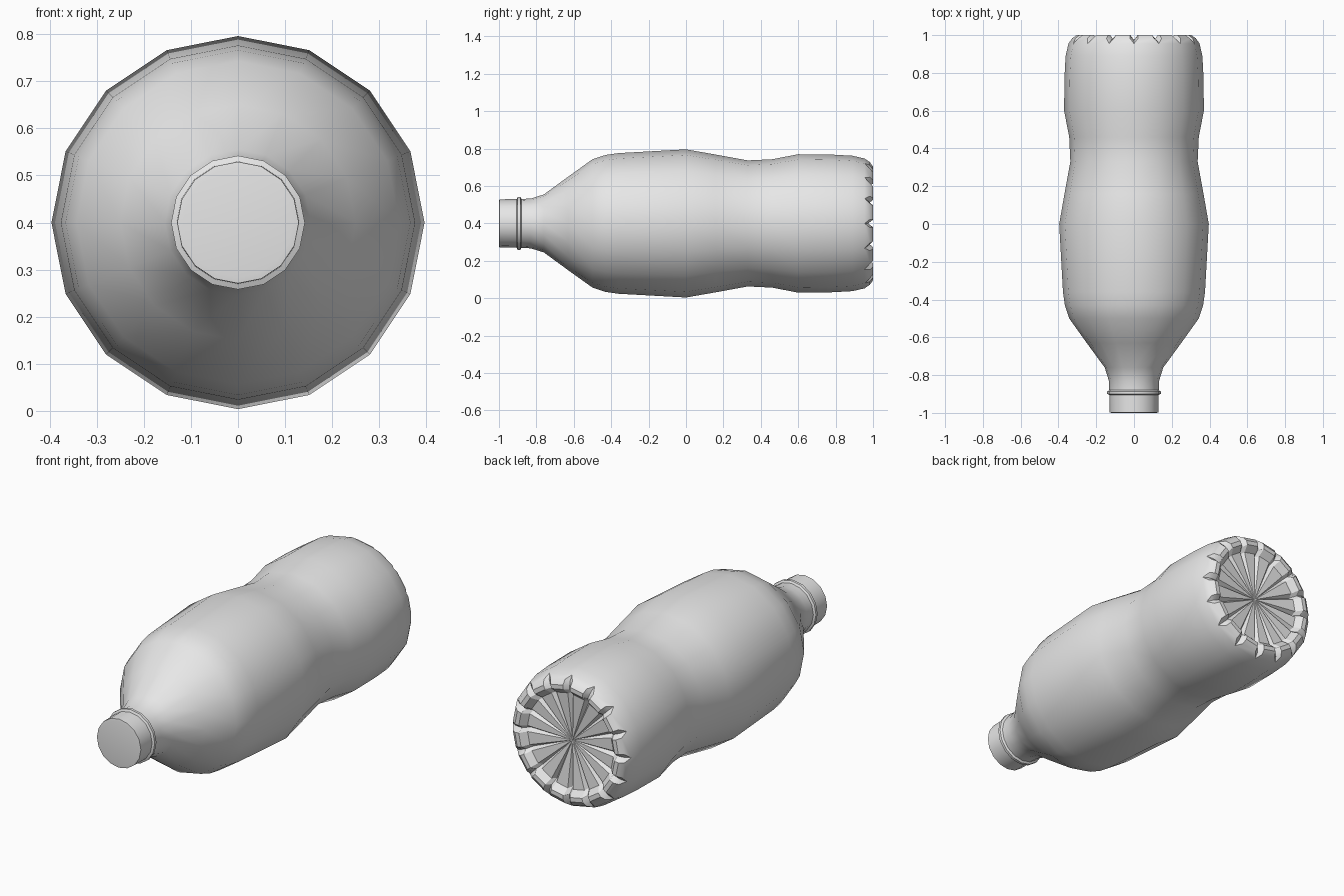
import bpy, bmesh, math

cube = bpy.data.objects.get("Cube")
if cube:
    bpy.data.objects.remove(cube, do_unlink=True)

SIDES = 16
STEP = 2 * math.pi / SIDES
AXIS_Z = 0.4

grey = bpy.data.materials.new("light_grey_plastic")
grey.use_nodes = True
grey.diffuse_color = (0.8, 0.8, 0.8, 1)
grey.node_tree.nodes["Principled BSDF"].inputs["Base Color"].default_value = (0.8, 0.8, 0.8, 1)


def point(bm, r, y, a):
    return bm.verts.new((r * math.sin(a), y, AXIS_Z + r * math.cos(a)))


def ring(bm, r, y):
    return [point(bm, r, y, i * STEP) for i in range(SIDES)]


def bridge(bm, a, b):
    n = len(a)
    for i in range(n):
        j = (i + 1) % n
        bm.faces.new((a[i], a[j], b[j], b[i]))


def grooved_ring(bm, r, y, half, depth, inset):
    """Three points per corner: right shoulder, groove floor, left shoulder."""
    d = half / r
    shoulder = r * math.cos(STEP / 2) / math.cos(STEP / 2 - d)
    out = []
    for i in range(SIDES):
        a = i * STEP
        out += [point(bm, shoulder, y, a - d),
                point(bm, r - inset, y - depth, a),
                point(bm, shoulder, y, a + d)]
    return out


def finish(bm, name, angle):
    bmesh.ops.recalc_face_normals(bm, faces=bm.faces)
    mesh = bpy.data.meshes.new(name)
    bm.to_mesh(mesh)
    bm.free()
    ob = bpy.data.objects.new(name, mesh)
    bpy.context.collection.objects.link(ob)
    mesh.materials.append(grey)
    bpy.ops.object.select_all(action='DESELECT')
    ob.select_set(True)
    bpy.context.view_layer.objects.active = ob
    bpy.ops.object.shade_smooth_by_angle(angle=math.radians(angle))
    return ob


# Bottle: mouth, neck collar, shoulder, waist and lower body (radius, y)
profile = [
    (0.116, -1.0), (0.129, -0.998), (0.130, -0.905), (0.142, -0.900),
    (0.142, -0.886), (0.131, -0.880), (0.133, -0.83), (0.155, -0.76),
    (0.250, -0.63), (0.343, -0.50), (0.366, -0.43), (0.376, -0.36),
    (0.396, 0.0), (0.368, 0.16), (0.337, 0.33), (0.343, 0.46),
    (0.370, 0.60), (0.368, 0.78), (0.362, 0.89), (0.347, 0.955),
]
bm = bmesh.new()
rings = [ring(bm, r, y) for r, y in profile]
bm.faces.new(rings[0])
for a, b in zip(rings, rings[1:]):
    bridge(bm, a, b)

# Base: rim with radial grooves and a recessed centre (r, y, half width, depth, inset)
base = [
    grooved_ring(bm, 0.332, 0.983, 0.022, 0.012, 0.012),
    grooved_ring(bm, 0.308, 1.0, 0.022, 0.026, 0.008),
    grooved_ring(bm, 0.285, 1.0, 0.020, 0.026, 0.008),
    grooved_ring(bm, 0.255, 0.968, 0.016, 0.024, 0.006),
]
edge, first = rings[-1], base[0]
for i in range(SIDES):
    j = (i + 1) % SIDES
    left, floor, right = first[3 * i:3 * i + 3]
    bm.faces.new((edge[i], floor, left))
    bm.faces.new((edge[i], right, floor))
    bm.faces.new((edge[i], edge[j], first[3 * j], right))
for a, b in zip(base, base[1:]):
    bridge(bm, a, b)
centre = point(bm, 0, 0.95, 0)
last = base[-1]
for i in range(len(last)):
    bm.faces.new((last[i], last[(i + 1) % len(last)], centre))
finish(bm, "bottle", 30)
